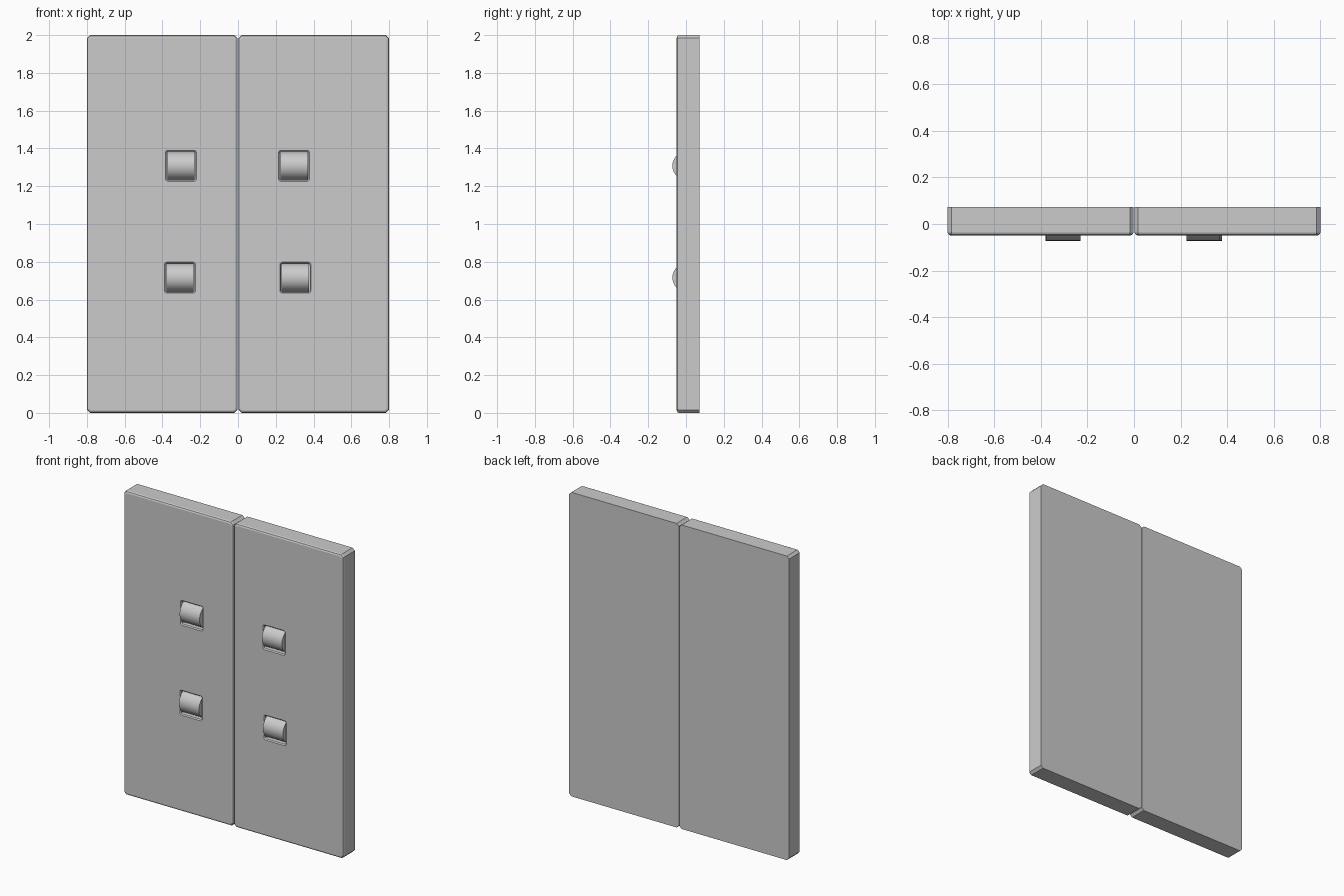
import bpy, bmesh, math

if "Cube" in bpy.data.objects:
    bpy.data.objects.remove(bpy.data.objects["Cube"])

FRONT, BACK = -0.049, 0.072
FLOOR = 0.035          # y of the pocket floors


def add_object(name, bm):
    bmesh.ops.recalc_face_normals(bm, faces=bm.faces)
    mesh = bpy.data.meshes.new(name)
    bm.to_mesh(mesh)
    bm.free()
    ob = bpy.data.objects.new(name, mesh)
    bpy.context.collection.objects.link(ob)
    return ob


def corner_rect(w, h, r, seg):
    """Rectangle outline in x/z with cut (seg=1) or rounded corners."""
    pts = []
    for k, (sx, sz) in enumerate([(1, 1), (-1, 1), (-1, -1), (1, -1)]):
        for i in range(seg + 1):
            a = math.pi / 2 * (k + i / seg)
            pts.append((sx * (w / 2 - r) + r * math.cos(a),
                        sz * (h / 2 - r) + r * math.sin(a)))
    return pts


def loft(name, cx, cz, w, h, r, seg, levels):
    """Stack outlines along y; levels are (y, inset)."""
    bm = bmesh.new()
    rings = []
    for y, inset in levels:
        pts = corner_rect(w - 2 * inset, h - 2 * inset, max(r - inset * 0.4, 0.003), seg)
        rings.append([bm.verts.new((cx + x, y, cz + z)) for x, z in pts])
    n = len(rings[0])
    for a, b in zip(rings, rings[1:]):
        for i in range(n):
            j = (i + 1) % n
            bm.faces.new((a[i], a[j], b[j], b[i]))
    bm.faces.new(rings[0])
    bm.faces.new(rings[-1])
    return add_object(name, bm)


def roller(name, cx, cz, width, r=0.075, steps=40):
    """Drum lying along x, cut flat where it meets the pocket floor."""
    cy = -0.072 + r
    half = math.pi - math.acos((FLOOR - cy) / r)
    bm = bmesh.new()
    ends = []
    for x in (cx - width / 2, cx + width / 2):
        ring = []
        for i in range(steps + 1):
            a = -half + 2 * half * i / steps
            ring.append(bm.verts.new((x, cy - r * math.cos(a), cz + r * math.sin(a))))
        ends.append(ring)
    for i in range(steps + 1):
        j = (i + 1) % (steps + 1)
        bm.faces.new((ends[0][i], ends[0][j], ends[1][j], ends[1][i]))
    for ring in ends:
        bm.faces.new(ring)
    ob = add_object(name, bm)
    bpy.ops.object.select_all(action='DESELECT')
    ob.select_set(True)
    bpy.context.view_layer.objects.active = ob
    bpy.ops.object.shade_smooth_by_angle(angle=math.radians(30))


# Pocket centres per panel: upper, lower
pockets = {"left": [(-0.302, 1.308), (-0.307, 0.716)],
           "right": [(0.297, 1.308), (0.304, 0.716)]}

for side, s in (("left", -1), ("right", 1)):
    # Slab with cut corners and a bevelled front edge
    panel = loft(side + "_panel", s * 0.401, 1.0, 0.798, 2.0, 0.016, 1,
                 [(BACK, 0), (FRONT + 0.012, 0), (FRONT + 0.004, 0.004), (FRONT, 0.013)])
    for level, (cx, cz) in zip(("upper", "lower"), pockets[side]):
        # Pocket with a flared rim
        cutter = loft(f"{side}_{level}_pocket_cutter", cx, cz, 0.164, 0.164, 0.012, 3,
                      [(FRONT - 0.01, 0), (FRONT, 0), (FRONT + 0.007, 0.006), (FLOOR, 0.006)])
        cutter.hide_render = True
        cutter.hide_viewport = True
        cut = panel.modifiers.new("pocket", 'BOOLEAN')
        cut.object = cutter
        cut.operation = 'DIFFERENCE'
        cut.solver = 'EXACT'
        roller(f"{side}_{level}_roller", cx, cz, 0.145)
